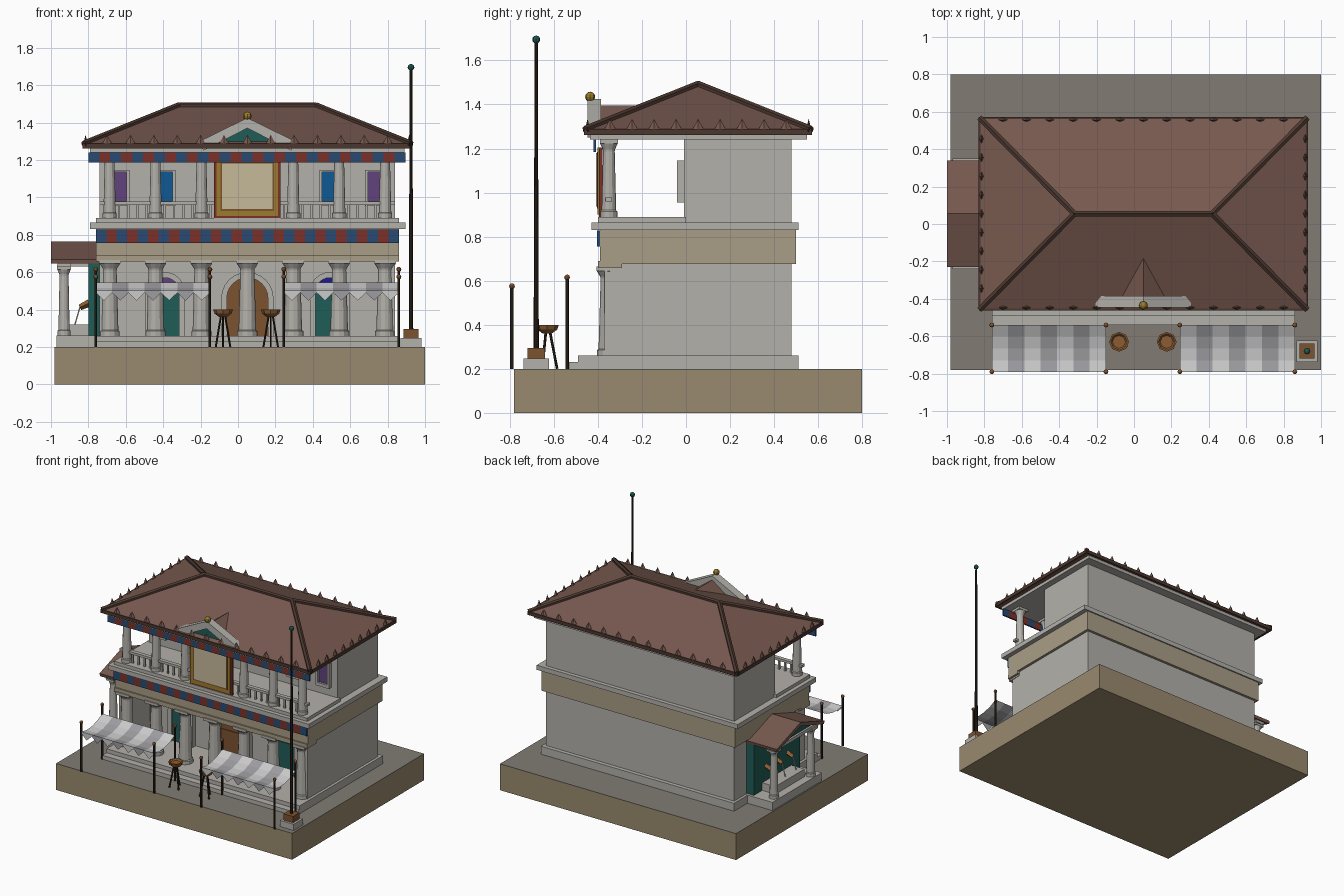
import bpy, bmesh, math
from mathutils import Vector, Matrix

if "Cube" in bpy.data.objects:
    bpy.data.objects.remove(bpy.data.objects["Cube"])

def lin(h):
    c = [int(h[i:i + 2], 16) / 255 for i in (0, 2, 4)]
    return tuple(v / 12.92 if v < .04 else ((v + .055) / 1.055) ** 2.4 for v in c) + (1,)

PAL = dict(stone='B4B1AA', beige='A99D86', paving='817C74', earth='9A8A6E', roof='77594F', ridge='4B372F',
           red='7C3028', blue='284A72', teal='1F5C57', wood='7C5230', gold='9C7C2C', cream='C6BA9A',
           purple='60427C', azure='0E5A94', indigo='1C1C8C', dark='2C2219', bronze='8C5C32',
           cloth_light='C4C4C4', cloth_dark='9E9EA2', water='DDE4E8')
MATS = {}
for k, h in PAL.items():
    MATS[k] = bpy.data.materials.new(k)
    MATS[k].diffuse_color = lin(h)

def finish(name, bm, mat, normals=True):
    if normals:
        bmesh.ops.recalc_face_normals(bm, faces=bm.faces)
    me = bpy.data.meshes.new(name)
    bm.to_mesh(me)
    bm.free()
    me.materials.append(MATS[mat])
    ob = bpy.data.objects.new(name, me)
    bpy.context.collection.objects.link(ob)
    return ob

def boxes(name, mat, *specs):
    """Each spec is x0, x1, y0, y1, z0, z1."""
    bm = bmesh.new()
    for x0, x1, y0, y1, z0, z1 in specs:
        m = Matrix.Translation(((x0 + x1) / 2, (y0 + y1) / 2, (z0 + z1) / 2)) @ Matrix.Diagonal((x1 - x0, y1 - y0, z1 - z0, 1))
        bmesh.ops.create_cube(bm, size=1, matrix=m)
    return finish(name, bm, mat)

def prism(name, mat, pts, a, b, axis='y'):
    """Extrude a profile (in x-z, or y-z for axis x) from a to b."""
    bm = bmesh.new()
    put = (lambda p, d: (p[0], d, p[1])) if axis == 'y' else (lambda p, d: (d, p[0], p[1]))
    A = [bm.verts.new(put(p, a)) for p in pts]
    B = [bm.verts.new(put(p, b)) for p in pts]
    n = len(pts)
    bm.faces.new(A)
    bm.faces.new(B[::-1])
    for i in range(n):
        bm.faces.new((A[i], B[i], B[(i + 1) % n], A[(i + 1) % n]))
    return finish(name, bm, mat)

def lathe(name, mat, x, y, prof, n=12):
    bm = bmesh.new()
    rings = [[bm.verts.new((x + r * math.cos(2 * math.pi * i / n), y + r * math.sin(2 * math.pi * i / n), z))
              for i in range(n)] for r, z in prof]
    for p, q in zip(rings, rings[1:]):
        for i in range(n):
            bm.faces.new((p[i], p[(i + 1) % n], q[(i + 1) % n], q[i]))
    bm.faces.new(rings[0])
    bm.faces.new(rings[-1])
    return finish(name, bm, mat)

def bar(name, mat, p, q, r, n=6, r2=None):
    p, q = Vector(p), Vector(q)
    bm = bmesh.new()
    rot = (q - p).to_track_quat('Z', 'Y').to_matrix().to_4x4()
    bmesh.ops.create_cone(bm, cap_ends=True, segments=n, radius1=r, radius2=r if r2 is None else r2,
                          depth=(q - p).length, matrix=Matrix.Translation((p + q) / 2) @ rot)
    return finish(name, bm, mat)

def ball(name, mat, loc, r):
    bm = bmesh.new()
    bmesh.ops.create_uvsphere(bm, u_segments=8, v_segments=6, radius=r, matrix=Matrix.Translation(loc))
    return finish(name, bm, mat)

def column(name, x, y, z0, z1, r):
    lathe(name, 'stone', x, y, [(r * 1.15, z0), (r * 1.15, z0 + .025), (r, z0 + .03), (r * .8, z1 - .055),
                                (r * .85, z1 - .045), (r * 1.2, z1 - .02), (r * 1.2, z1 - .015)])
    k = r * 1.22
    boxes(name + '_abacus', 'stone', (x - k, x + k, y - k, y + k, z1 - .02, z1))

CX, CY = .05, .055   # building centre
COLS = [CX + .2455 * k for k in range(-3, 4)]

# ground
boxes('ground_block', 'earth', (-.98, 1, -.78, .8, 0, .196))
boxes('paving', 'paving', (-.98, 1, -.78, .8, .196, .2))

# plinth and lower storey
boxes('plinth_steps', 'stone', (-.76, .86, -.54, .51, .2, .23), (-.76, .86, -.49, .51, .23, .26))
boxes('lower_walls', 'stone', (-.74, .84, -.1, .48, .26, .68), (-.74, -.67, -.37, -.1, .26, .68), (.77, .84, -.37, -.1, .26, .68))
for i, x in enumerate(COLS):
    column(f'lower_column_{i}', x, -.35, .26, .665, .047)
boxes('entablature', 'beige', (-.76, .86, -.39, .5, .677, .83), (-.76, .86, -.4, -.29, .657, .69))

# arched doors
def arch(cx, r, zs, steps=12):
    return [(cx + r * math.cos(math.pi * i / steps), zs + r * math.sin(math.pi * i / steps)) for i in range(steps + 1)]

def door(name, cx, r, zs, mat, lunette):
    out, inn = arch(cx, r + .03, zs), arch(cx, r, zs)
    prism(name + '_trim', 'stone', [(cx + r + .03, .26)] + out + [(cx - r - .03, .26), (cx - r, .26)] + inn[::-1] + [(cx + r, .26)], -.135, -.095)
    prism(name + '_lunette', lunette, inn, -.115, -.095)
    boxes(name + '_leaf', mat, (cx - r, cx + r, -.12, -.095, .26, zs))
door('main_door', CX, .11, .46, 'wood', 'wood')
door('left_door', CX - .44, .075, .495, 'teal', 'purple')
door('right_door', CX + .44, .075, .495, 'teal', 'indigo')

# painted friezes
def frieze(name, x0, x1, y0, y1, z0, z1, n):
    w = (x1 - x0) / n
    for j, mat in enumerate(('blue', 'red')):
        boxes(f'{name}_{mat}', mat, *[(x0 + w * i, x0 + w * (i + 1), y0, y1, z0, z1) for i in range(j, n, 2)])
frieze('lower_frieze', -.76, .86, -.405, -.388, .755, .828, 29)
frieze('upper_frieze', -.8, .895, -.42, -.408, 1.185, 1.24, 29)

# balcony and upper storey
boxes('balcony_cornice', 'stone', (-.79, .895, -.43, .51, .83, .865))
boxes('balcony_floor', 'stone', (-.76, .86, -.4, 0, .865, .89))
boxes('upper_walls', 'stone', (-.74, .84, -.01, .48, .865, 1.245))
boxes('balustrade', 'stone', (-.74, .84, -.365, -.335, .96, .978),
      *[(CX + .049 * k - .006, CX + .049 * k + .006, -.356, -.344, .89, .96) for k in range(-15, 16)])
for i, x in enumerate(COLS):
    column(f'upper_column_{i}', x, -.35, .89, 1.242, .033)
for i, (dx, mat) in enumerate(((-.685, 'purple'), (-.44, 'azure'), (.44, 'azure'), (.685, 'purple'))):
    x = CX + dx
    boxes(f'window_frame_{i}', 'stone', (x - .055, x - .04, -.04, 0, .955, 1.145), (x + .04, x + .055, -.04, 0, .955, 1.145),
          (x - .04, x + .04, -.04, 0, 1.135, 1.145), (x - .055, x + .055, -.04, 0, .955, .98))
    boxes(f'window_pane_{i}', mat, (x - .04, x + .04, -.025, 0, .98, 1.135))

# framed blank panel on the balcony
for nm, mat, w, z0, z1, y in (('panel_border', 'red', .178, .89, 1.2, -.395), ('panel_frame', 'gold', .165, .9, 1.205, -.402),
                              ('panel_inner_border', 'wood', .143, .928, 1.185, -.405), ('panel_face', 'cream', .135, .938, 1.18, -.408)):
    boxes(nm, mat, (CX - w, CX + w, y, -.38, z0, z1))

# hipped roof
boxes('roof_cornice', 'stone', (-.79, .89, -.435, .55, 1.24, 1.267))
EX, EY, RX, RZ = .875, .512, .368, 1.49
bm = bmesh.new()
lo, hi = [[bm.verts.new((CX + sx * EX, CY + sy * EY, z)) for sx, sy in ((-1, -1), (1, -1), (1, 1), (-1, 1))] for z in (1.264, 1.286)]
ra, rb = [bm.verts.new((CX + s * RX, CY, RZ)) for s in (-1, 1)]
bm.faces.new(lo)
for i in range(4):
    bm.faces.new((lo[i], lo[(i + 1) % 4], hi[(i + 1) % 4], hi[i]))
for f in ((hi[0], hi[1], rb, ra), (hi[1], hi[2], rb), (hi[2], hi[3], ra, rb), (hi[3], hi[0], ra)):
    bm.faces.new(f)
finish('main_roof', bm, 'roof')
bar('ridge_cap', 'ridge', (CX - RX, CY, RZ), (CX + RX, CY, RZ), .017)
for sx in (-1, 1):
    for sy in (-1, 1):
        bar('hip_cap', 'ridge', (CX + sx * EX, CY + sy * EY, 1.286), (CX + sx * RX, CY, RZ), .018)
boxes('eave_trim', 'ridge', *[(CX - EX - .003, CX + EX + .003, CY + s * EY - .006, CY + s * EY + .006, 1.262, 1.288) for s in (-1, 1)],
      *[(CX + s * EX - .006, CX + s * EX + .006, CY - EY, CY + EY, 1.262, 1.288) for s in (-1, 1)])

# eave ornaments
spots = [(CX + .125 * k, CY + s * (EY - .01), .03, .014) for k in range(-6, 7) for s in (-1, 1)]
spots += [(CX + s * (EX - .01), CY + .1 * k, .014, .03) for k in range(-4, 5) for s in (-1, 1)]
bm = bmesh.new()
for x, y, a, b in spots:
    bmesh.ops.create_cone(bm, cap_ends=True, segments=4, radius1=1, radius2=0, depth=.055,
                          matrix=Matrix.Translation((x, y, 1.307)) @ Matrix.Diagonal((a, b, 1, 1)))
finish('eave_ornaments', bm, 'bronze').data.materials[0] = MATS['roof']

# pediment
prism('pediment_gable_roof', 'roof', [(CX - .16, 1.28), (CX + .16, 1.28), (CX, 1.395)], -.39, -.15)
prism('pediment_rake', 'stone', [(CX + a, z) for a, z in ((-.255, 1.3), (0, 1.425), (.255, 1.3), (.235, 1.25), (0, 1.37), (-.235, 1.25))], -.447, -.385)
prism('pediment_tympanum', 'teal', [(CX - .23, 1.252), (CX + .23, 1.252), (CX, 1.372)], -.425, -.39)
ball('pediment_finial', 'gold', (CX, -.435, 1.435), .023)

# side fountain porch
boxes('porch_platform', 'stone', (-.97, -.74, -.24, .35, .2, .262))
boxes('fountain_basin', 'stone', (-.91, -.76, -.12, .23, .262, .32))
boxes('fountain_back', 'teal', (-.8, -.74, -.22, .33, .262, .65))
for s in (-1, 1):
    column(f'porch_column_{s}', -.93, CY + s * .22, .262, .635, .03)
boxes('porch_beam', 'stone', (-.965, -.895, -.21, .32, .63, .655), *[(-.9, -.74, CY + s * .22 - .03, CY + s * .22 + .03, .63, .655) for s in (-1, 1)])
prism('porch_roof', 'roof', [(CY + a, z) for a, z in ((-.285, .668), (0, .765), (.285, .668), (.28, .645), (0, .735), (-.28, .645))], -1, -.74, 'x')
prism('porch_tympanum', 'teal', [(CY - .26, .65), (CY + .26, .65), (CY, .738)], -.95, -.9, 'x')
for k in (-1, 0, 1):
    y = CY + .13 * k
    bar('fountain_spout', 'bronze', (-.795, y, .435), (-.845, y, .412), .02, 4, .016)
    bar('water_stream', 'water', (-.845, y, .412), (-.872, y, .318), .004, 5)

# awnings with striped sagging cloth and pointed valance
def awning(name, x0, x1):
    sec = [(-.54, .545), (-.6, .515), (-.665, .497), (-.73, .492), (-.79, .503)]
    w = (x1 - x0) / 7
    for j, mat in enumerate(('cloth_light', 'cloth_dark')):
        bm = bmesh.new()
        for i in range(j, 7, 2):
            a, b = x0 + w * i, x0 + w * (i + 1)
            for (ya, za), (yb, zb) in zip(sec, sec[1:]):
                bm.faces.new([bm.verts.new(v) for v in ((a, yb, zb), (b, yb, zb), (b, ya, za), (a, ya, za))])
            bm.faces.new([bm.verts.new(v) for v in ((a, -.79, .503), (a, -.79, .49), ((a + b) / 2, -.79, .448), (b, -.79, .49), (b, -.79, .503))])
        bmesh.ops.remove_doubles(bm, verts=bm.verts, dist=.0005)
        finish(f'{name}_{mat}', bm, mat, False)
    for x in (x0, x1):
        for y, top in ((-.79, .575), (-.54, .615)):
            bar(name + '_pole', 'dark', (x, y, .2), (x, y, top), .008)
            ball(name + '_pole_knob', 'bronze', (x, y, top), .013)
awning('left_awning', -.76, -.15)
awning('right_awning', .245, .86)

# tripod bowls
for x in (-.08, .175):
    lathe('tripod_bowl', 'bronze', x, -.63, [(.02, .36), (.045, .378), (.053, .4), (.044, .4), (.035, .39)], 8)
    for k in range(3):
        a = math.pi / 2 + k * 2 * math.pi / 3
        c, s = math.cos(a), math.sin(a)
        bar('tripod_leg', 'dark', (x + .045 * c, -.63 + .045 * s, .2), (x + .012 * c, -.63 + .012 * s, .37), .006)

# flagpole
boxes('flagpole_footing', 'stone', (.868, .982, -.737, -.623, .2, .247))
boxes('flagpole_block', 'wood', (.885, .965, -.72, -.64, .247, .295))
bar('flagpole', 'dark', (.925, -.68, .295), (.925, -.68, 1.69), .012, 8, .007)
ball('flagpole_finial', 'teal', (.925, -.68, 1.695), .018)

for m in bpy.data.materials:
    if m.users and not m.is_grease_pencil:
        m.use_nodes = True
        m.node_tree.nodes["Principled BSDF"].inputs["Base Color"].default_value = m.diffuse_color
